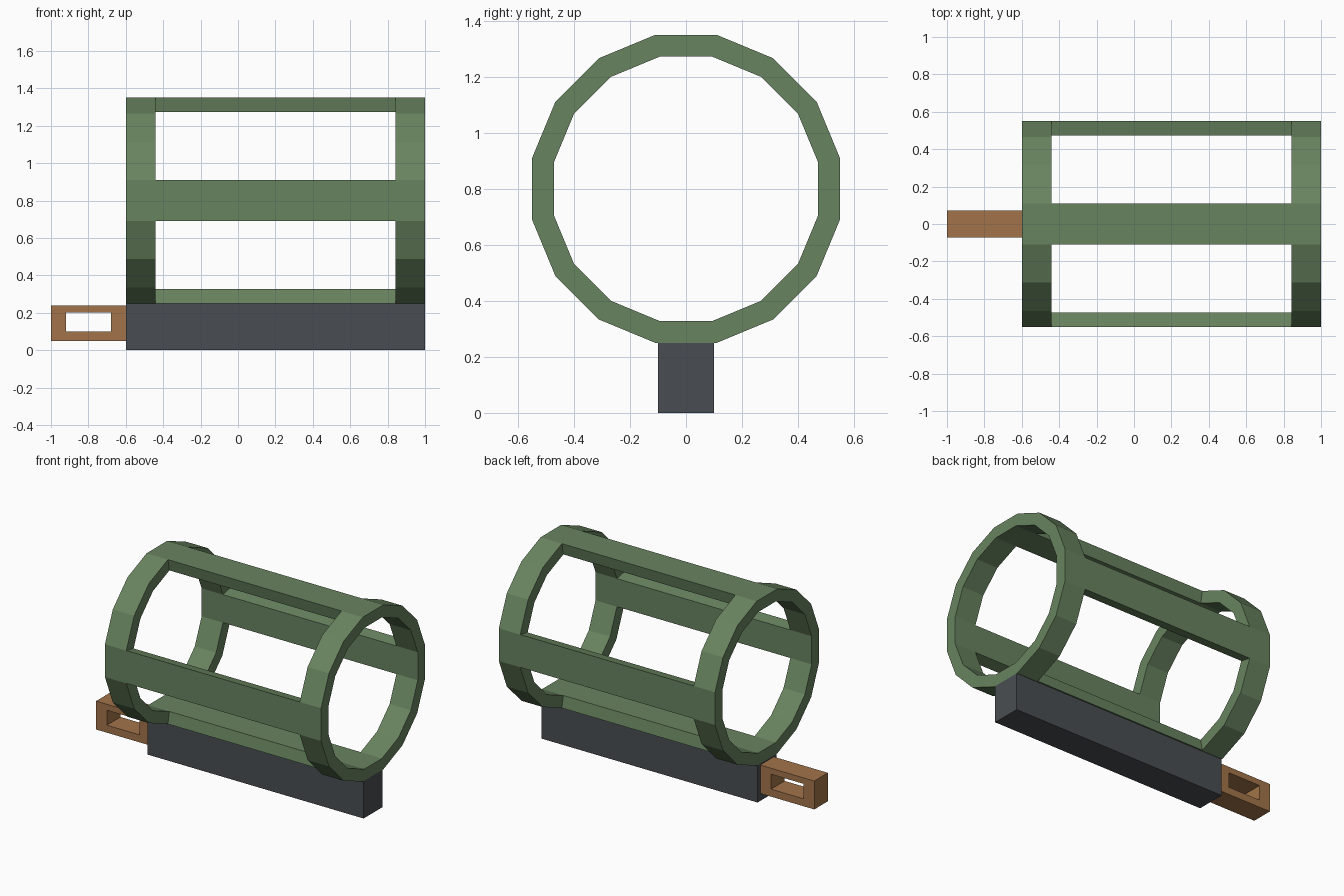
import bpy, bmesh, math

if "Cube" in bpy.data.objects:
    bpy.data.objects.remove(bpy.data.objects["Cube"])


def finish(name, bm, color):
    bmesh.ops.recalc_face_normals(bm, faces=bm.faces)
    me = bpy.data.meshes.new(name)
    bm.to_mesh(me)
    bm.free()
    ob = bpy.data.objects.new(name, me)
    bpy.context.collection.objects.link(ob)
    mat = bpy.data.materials.new(name + "_colour")
    mat.diffuse_color = (*color, 1)
    mat.use_nodes = True
    mat.node_tree.nodes["Principled BSDF"].inputs["Base Color"].default_value = mat.diffuse_color
    me.materials.append(mat)
    return ob


def hollow_prism(name, outer, inner, stations, place, solid, color):
    """Wall between two outlines, extruded through stations; solid(i, k) keeps a cell."""
    bm = bmesh.new()
    n, spans = len(outer), len(stations) - 1
    rows = [[[bm.verts.new(place(s, *p)) for p in loop] for loop in (outer, inner)]
            for s in stations]
    filled = lambda i, k: 0 <= k < spans and solid(i % n, k)
    for k in range(spans):
        for i in range(n):
            if not filled(i, k):
                continue
            j = (i + 1) % n
            a, b = rows[k], rows[k + 1]
            for w in (0, 1):
                bm.faces.new((a[w][i], a[w][j], b[w][j], b[w][i]))
            for near, r in ((k - 1, a), (k + 1, b)):
                if not filled(i, near):
                    bm.faces.new((r[0][i], r[0][j], r[1][j], r[1][i]))
            for near, e in ((i - 1, i), (i + 1, j)):
                if not filled(near, k):
                    bm.faces.new((a[0][e], a[1][e], b[1][e], b[0][e]))
    return finish(name, bm, color)


def polygon(apothem, sides=16):
    r = apothem / math.cos(math.pi / sides)
    return [(r * math.cos((i - 0.5) * math.tau / sides),
             r * math.sin((i - 0.5) * math.tau / sides)) for i in range(sides)]


def rect(x0, x1, z0, z1):
    return [(x0, z0), (x1, z0), (x1, z1), (x0, z1)]


# Open cage: two end rings joined by four lengthwise bars
hollow_prism("cage", polygon(0.55), polygon(0.472), (-0.6, -0.442, 0.842, 1.0),
             lambda s, u, v: (s, u, 0.8 + v),
             lambda i, k: k != 1 or i % 4 == 0, (0.14, 0.23, 0.115))

# Slotted tab at the end of the base
hollow_prism("slotted_tab", rect(-1.0, -0.6, 0.05, 0.24), rect(-0.92, -0.68, 0.1, 0.2),
             (-0.072, 0.072), lambda s, u, v: (u, s, v),
             lambda i, k: True, (0.36, 0.175, 0.068))

# Solid base rail under the cage
bm = bmesh.new()
bmesh.ops.create_cube(bm, size=1)
for v in bm.verts:
    v.co.x = 0.2 + v.co.x * 1.6
    v.co.y *= 0.2
    v.co.z = 0.125 + v.co.z * 0.25
finish("base_rail", bm, (0.066, 0.076, 0.084))
